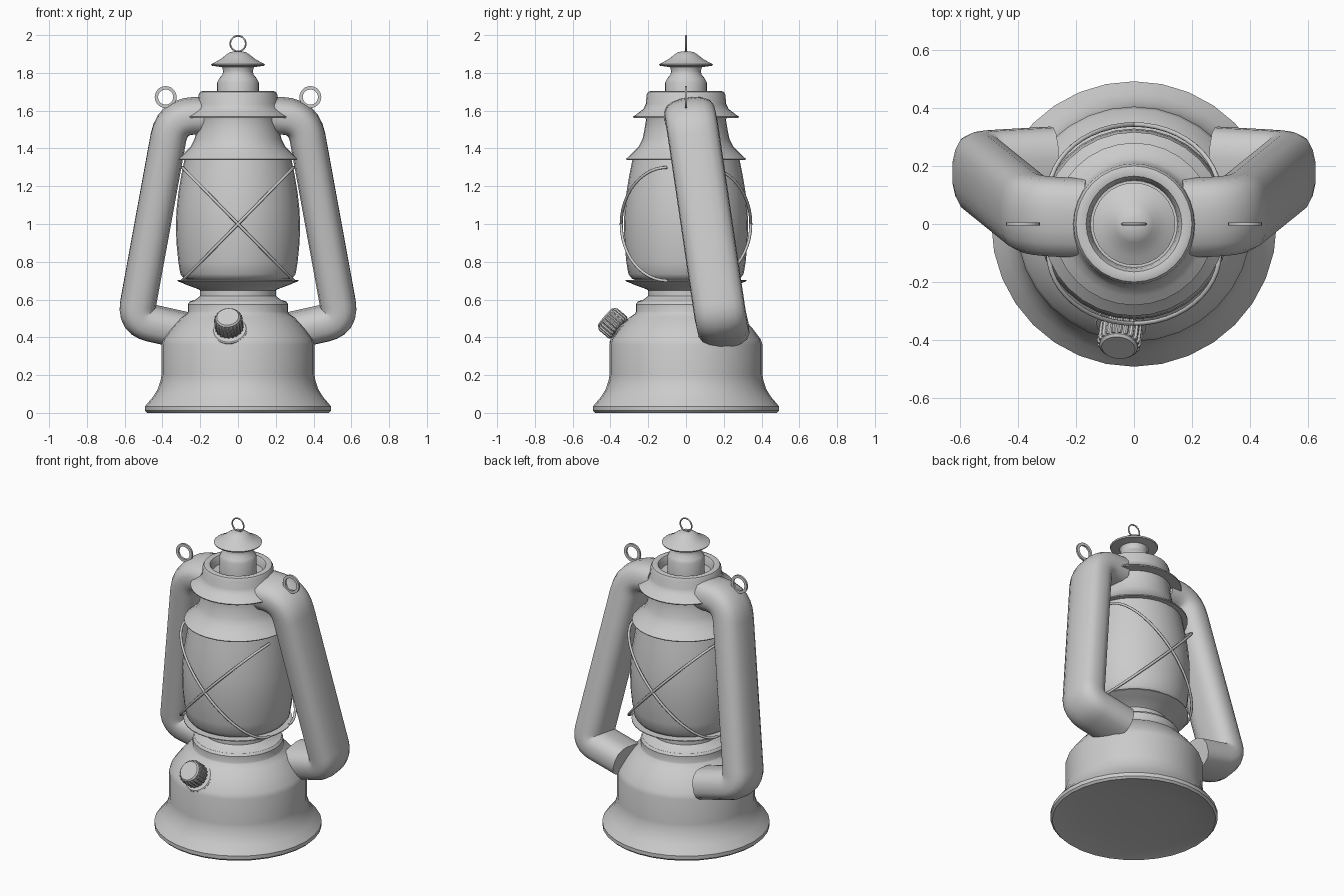
import bpy, bmesh, math
from mathutils import Vector, Matrix

cube = bpy.data.objects.get("Cube")
if cube:
    bpy.data.objects.remove(cube, do_unlink=True)

metal = bpy.data.materials.new("grey metal")
metal.use_nodes = True
GREY = (0.6, 0.6, 0.6, 1)
metal.diffuse_color = GREY
metal.node_tree.nodes["Principled BSDF"].inputs["Base Color"].default_value = GREY


def finish(bm, name, angle=35):
    bmesh.ops.remove_doubles(bm, verts=bm.verts, dist=1e-5)
    bmesh.ops.recalc_face_normals(bm, faces=bm.faces)
    mesh = bpy.data.meshes.new(name)
    bm.to_mesh(mesh)
    bm.free()
    ob = bpy.data.objects.new(name, mesh)
    bpy.context.collection.objects.link(ob)
    mesh.materials.append(metal)
    bpy.ops.object.select_all(action='DESELECT')
    ob.select_set(True)
    bpy.context.view_layer.objects.active = ob
    bpy.ops.object.shade_smooth_by_angle(angle=math.radians(angle))
    return ob


def bridge(bm, rings, close=False):
    """Skin a list of vertex rings; close joins the last ring to the first."""
    pairs = list(zip(rings, rings[1:])) + ([(rings[-1], rings[0])] if close else [])
    for a, b in pairs:
        n = len(a)
        for i in range(n):
            j = (i + 1) % n
            bm.faces.new((a[i], a[j], b[j], b[i]))


def lathe(name, profile, segments=32, matrix=Matrix(), teeth=0):
    """Turn (radius, z) points about z; teeth cuts alternate columns inward."""
    bm = bmesh.new()
    rings = []
    for r, z in profile:
        ring = []
        for i in range(segments):
            a = math.tau * i / segments
            rr = max(r - (teeth if i % 4 > 1 else 0), 0)
            ring.append(bm.verts.new(matrix @ Vector((rr * math.cos(a), rr * math.sin(a), z))))
        rings.append(ring)
    bridge(bm, rings)
    for ring in (rings[0], rings[-1]):
        if (ring[0].co - ring[segments // 2].co).length > 0.001:
            bm.faces.new(ring)
        else:
            bmesh.ops.remove_doubles(bm, verts=ring, dist=0.001)
    return finish(bm, name)


def sweep(name, path, section, side, caps=True, close=False):
    """Carry a (u, v) section along a path; v follows side, u lies across it."""
    bm = bmesh.new()
    rings, n = [], len(path)
    for i, p in enumerate(path):
        before = path[i - 1] if i or close else p
        after = path[(i + 1) % n] if i < n - 1 or close else p
        t = (after - before).normalized()
        v = (side - t * side.dot(t)).normalized()
        u = t.cross(v)
        rings.append([bm.verts.new(p + u * a + v * b) for a, b in section])
    bridge(bm, rings, close)
    if caps and not close:
        bm.faces.new(rings[0])
        bm.faces.new(rings[-1])
    return finish(bm, name, 50)


def circle(r, n):
    return [(r * math.cos(math.tau * i / n), r * math.sin(math.tau * i / n)) for i in range(n)]


def rounded(points, radii, steps=6):
    """Replace the inner corners of a polyline with smooth bends."""
    out = [points[0]]
    for a, b, c, r in zip(points, points[1:], points[2:], radii):
        s, e = b + (a - b).normalized() * r, b + (c - b).normalized() * r
        for k in range(steps + 1):
            t = k / steps
            out.append(s * (1 - t) ** 2 + b * (2 * t * (1 - t)) + e * t * t)
    return out + [points[-1]]


# Fuel tank with flared foot and recessed underside
lathe("fuel_tank", [
    (0.09, 0.03), (0.3, 0.025), (0.46, 0.005), (0.48, 0), (0.492, 0.012), (0.492, 0.035), (0.48, 0.05),
    (0.45, 0.085), (0.425, 0.125), (0.41, 0.17), (0.405, 0.2), (0.405, 0.36), (0.395, 0.39),
    (0.35, 0.45), (0.3, 0.505), (0.27, 0.525), (0.266, 0.535), (0.266, 0.575), (0.255, 0.59),
    (0.225, 0.6), (0.2, 0.62), (0.2, 0.65)])

# Burner plate under the globe
lathe("burner_plate", [
    (0.19, 0.64), (0.21, 0.655), (0.27, 0.677), (0.32, 0.698), (0.32, 0.703), (0.26, 0.705)])

# Globe
lathe("globe", [
    (0.25, 0.695), (0.285, 0.71), (0.305, 0.735), (0.316, 0.8), (0.326, 0.9), (0.329, 1.0),
    (0.325, 1.08), (0.315, 1.17), (0.298, 1.27), (0.282, 1.35)])

# Hood with two flared skirts and an open rim
lathe("hood", [
    (0.27, 1.34), (0.315, 1.34), (0.317, 1.345), (0.285, 1.375), (0.25, 1.41), (0.23, 1.45),
    (0.22, 1.5), (0.212, 1.55), (0.215, 1.565), (0.278, 1.562), (0.28, 1.568), (0.25, 1.59),
    (0.225, 1.61), (0.213, 1.635), (0.208, 1.685), (0.2, 1.7), (0.185, 1.705), (0.165, 1.7),
    (0.155, 1.68), (0.15, 1.65), (0.1, 1.65)])

# Chimney and its cap
lathe("chimney", [
    (0.11, 1.64), (0.11, 1.75), (0.1, 1.77), (0.083, 1.79), (0.078, 1.81), (0.085, 1.83),
    (0.138, 1.838), (0.142, 1.846), (0.115, 1.86), (0.085, 1.877), (0.065, 1.895),
    (0.045, 1.908), (0.02, 1.914), (0, 1.915)])


# Rings: lifting loop on top and bail lugs on the shoulders
def loop(name, x, z, radius, section):
    path = [Vector((x + a, 0, z + b)) for a, b in circle(radius, 28)]
    sweep(name, path, section, Vector((0, 1, 0)), close=True)


loop("top_ring", 0, 1.955, 0.041, circle(0.0045, 8))

# Side tubes: grooved box section bent round two corners, leaning backwards
half = [(0.1, 0.04), (0.092, 0.085), (0.065, 0.122), (0.025, 0.137),
        (-0.03, 0.133), (-0.062, 0.115), (-0.08, 0.08), (-0.09, 0.035)]
tube_section = half + [(u, -v) for u, v in reversed(half)]
for name, s in (("left", 1), ("right", -1)):
    corners = [Vector((s * x, y, z)) for x, y, z in (
        (0.17, 0.02, 1.58), (0.352, 0.025, 1.575), (0.55, 0.185, 0.49), (0.28, 0.2, 0.43))]
    path = rounded(corners, (0.12, 0.09))
    section = [(-s * u, v) for u, v in tube_section]
    sweep(name + "_side_tube", path, section, Vector((0, 1, 0.147)).normalized())
    loop(name + "_bail_lug", s * 0.383, 1.672, 0.049,
         [(0.009, 0.006), (0.009, -0.006), (-0.009, -0.006), (-0.009, 0.006)])

# Crossed guard wires before and behind the globe
for where, f in (("front", -1), ("back", 1)):
    for lean, s in (("rising", 1), ("falling", -1)):
        path = []
        for k in range(25):
            a = math.pi * (k / 24 - 0.5)
            t = math.sin(a)
            path.append(Vector((s * 0.295 * t, f * (0.1 + 0.243 * math.cos(a)), 1.0 + 0.3 * t)))
        sweep(f"{where}_{lean}_wire", path, circle(0.008, 8), Vector((s * 0.3, 0, -0.295)).normalized())

# Wick knob with its washer, square to the sloping shoulder
axis = Vector((-0.1, -0.76, 0.65)).normalized()
frame = Matrix.Translation((-0.042, -0.335, 0.43)) @ axis.to_track_quat('Z', 'Y').to_matrix().to_4x4()
lathe("knob_washer", [(0.092, -0.03), (0.092, 0.012), (0.086, 0.017), (0.03, 0.017)], 32, frame)
lathe("knob_stem", [(0.04, 0), (0.04, 0.05)], 16, frame)
lathe("wick_knob", [(0.068, 0.025), (0.076, 0.035), (0.076, 0.1), (0.07, 0.11)], 80, frame, 0.006)
lathe("knob_cap", [(0.066, 0.1), (0.066, 0.114), (0.058, 0.122)], 32, frame)
